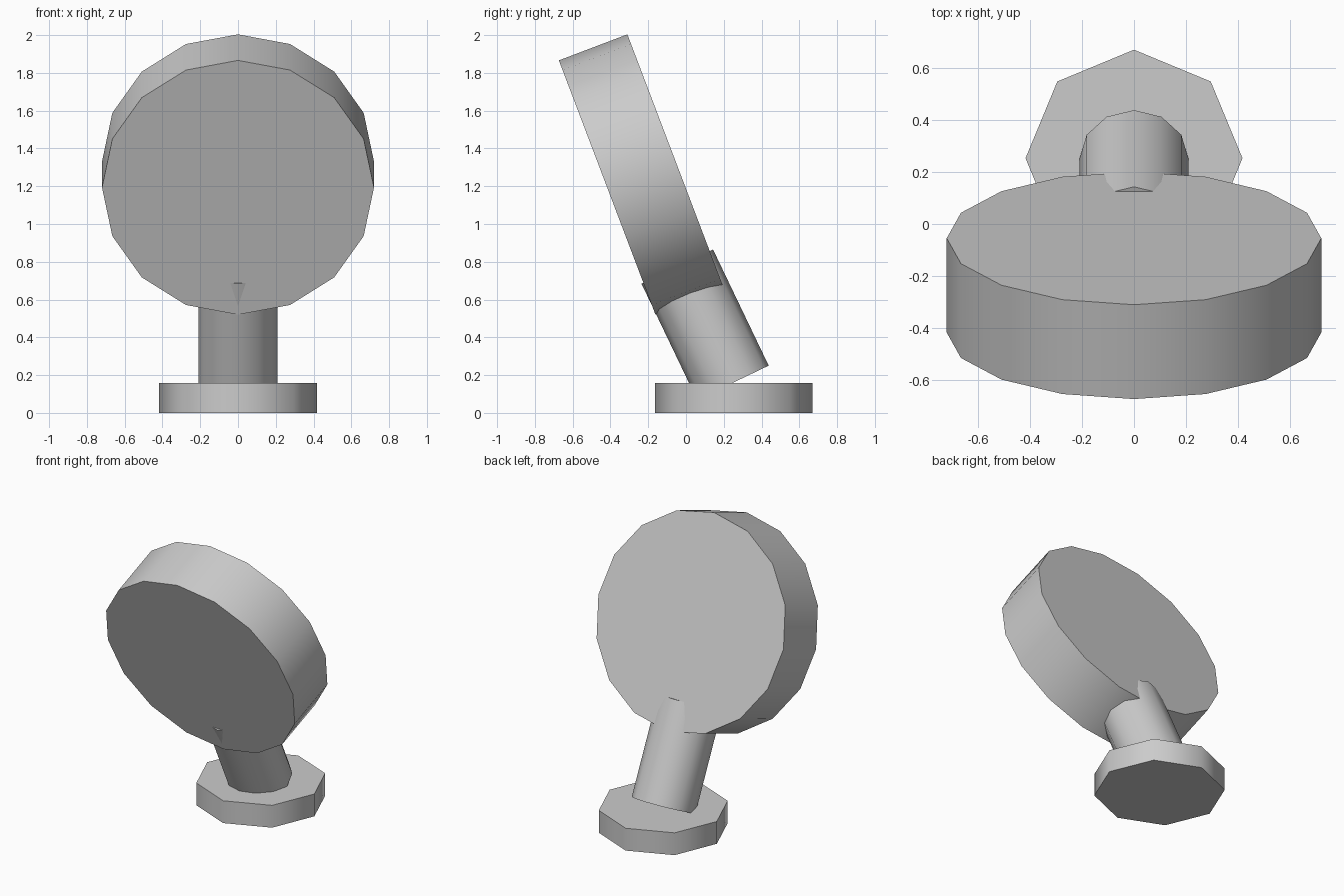
import bpy
from math import radians

cube = bpy.data.objects.get("Cube")
if cube:
    bpy.data.objects.remove(cube, do_unlink=True)

GREY = (0.6, 0.6, 0.6, 1.0)
grey = bpy.data.materials.new("plain grey")
grey.use_nodes = True
grey.diffuse_color = GREY
grey.node_tree.nodes["Principled BSDF"].inputs["Base Color"].default_value = GREY


def cylinder(name, sides, radius, depth, y, z, tilt=0):
    """Low-sided cylinder on the centre plane, tilted about x, with a smooth wall."""
    bpy.ops.mesh.primitive_cylinder_add(
        vertices=sides, radius=radius, depth=depth,
        location=(0, y, z), rotation=(radians(tilt), 0, 0))
    obj = bpy.context.object
    obj.name = name
    obj.data.materials.append(grey)
    bpy.ops.object.shade_smooth_by_angle(angle=radians(60))
    return obj


# Octagonal foot
cylinder("base", 8, 0.417, 0.157, 0.253, 0.0785)
# Leaning post that runs from the foot into the disc
cylinder("stem", 12, 0.21, 0.682, 0.101, 0.467, 25.6)
# Large thick disc leaning forward
cylinder("disc", 16, 0.72, 0.388, -0.236, 1.262, -69.2)
